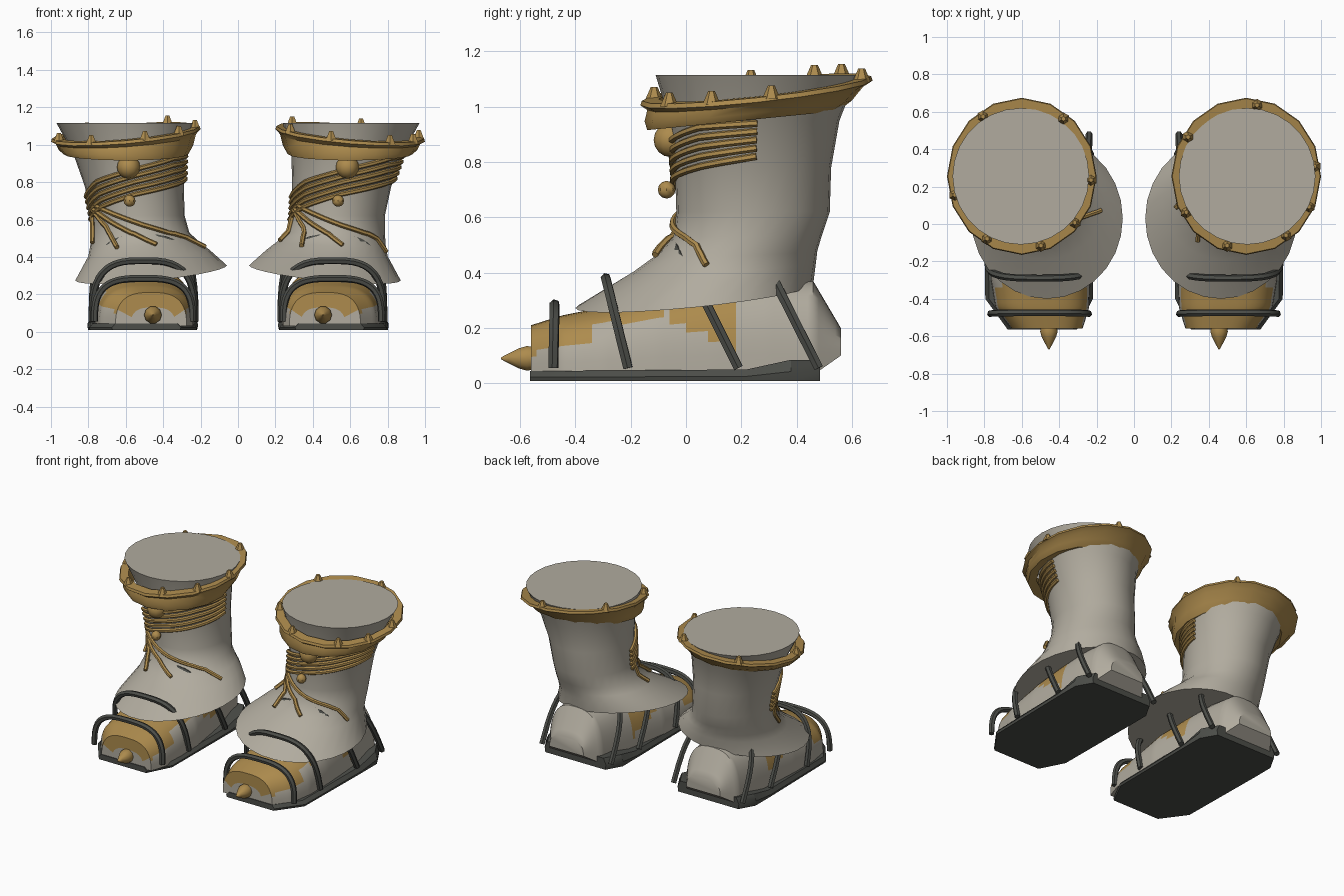
import bpy, bmesh, math
from math import sin, cos, pi, radians
from mathutils import Vector

if "Cube" in bpy.data.objects:
    bpy.data.objects.remove(bpy.data.objects["Cube"])


def material(name, col):
    m = bpy.data.materials.new(name)
    m.diffuse_color = (*col, 1)
    m.use_nodes = True
    m.node_tree.nodes["Principled BSDF"].inputs["Base Color"].default_value = m.diffuse_color
    return m


GREY = material("pale_leather", (0.44, 0.41, 0.345))
GOLD = material("gold_trim", (0.42, 0.26, 0.075))
DARK = material("dark_rubber", (0.072, 0.075, 0.066))


def smooth(ob, angle):
    bpy.ops.object.select_all(action='DESELECT')
    ob.select_set(True)
    bpy.context.view_layer.objects.active = ob
    bpy.ops.object.shade_smooth_by_angle(angle=radians(angle))


def finish(name, bm, mats, angle=40, rule=None):
    bmesh.ops.recalc_face_normals(bm, faces=bm.faces)
    if rule:
        for f in bm.faces:
            f.material_index = rule(f.calc_center_median())
    me = bpy.data.meshes.new(name)
    bm.to_mesh(me)
    bm.free()
    ob = bpy.data.objects.new(name, me)
    bpy.context.collection.objects.link(ob)
    for m in mats:
        me.materials.append(m)
    if angle:
        smooth(ob, angle)
    return ob


def loft(name, rings, mats, angle=40, rule=None, closed=False):
    """Skin a list of closed rings, capped or joined end to end."""
    bm = bmesh.new()
    vs = [[bm.verts.new(p) for p in r] for r in rings]
    n = len(vs[0])
    for a, b in zip(vs, vs[1:] + ([vs[0]] if closed else [])):
        for i in range(n):
            j = (i + 1) % n
            bm.faces.new((a[i], a[j], b[j], b[i]))
    if not closed:
        bm.faces.new(vs[0])
        bm.faces.new(vs[-1])
    return finish(name, bm, mats, angle, rule)


def tube(name, pts, r, mat):
    """Round bar through points."""
    cu = bpy.data.curves.new(name, 'CURVE')
    cu.dimensions = '3D'
    cu.bevel_depth, cu.bevel_resolution, cu.use_fill_caps = r, 1, True
    sp = cu.splines.new('POLY')
    sp.points.add(len(pts) - 1)
    for p, q in zip(sp.points, pts):
        p.co = (*q, 1)
    cu.materials.append(mat)
    ob = bpy.data.objects.new(name, cu)
    bpy.context.collection.objects.link(ob)
    bpy.ops.object.select_all(action='DESELECT')
    ob.select_set(True)
    bpy.context.view_layer.objects.active = ob
    bpy.ops.object.convert(target='MESH')
    smooth(bpy.context.view_layer.objects.active, 50)


def lerp_rows(rows, t):
    """Interpolate a row table by its first column."""
    t = max(rows[0][0], min(rows[-1][0], t))
    for a, b in zip(rows, rows[1:]):
        if t <= b[0]:
            k = (t - a[0]) / (b[0] - a[0])
            return [x + (y - x) * k for x, y in zip(a, b)]


# shaft and skirt sections: height, x min, x max, y min, y max, tilt
BODY = [(.315, .06, .87, -.40, .46, .10), (.42, .15, .80, -.19, .47, .05),
        (.47, .205, .79, -.11, .475, .03), (.53, .26, .785, -.045, .49, 0),
        (.62, .285, .785, -.035, .52, 0), (.78, .29, .82, -.04, .525, 0),
        (.95, .285, .88, -.06, .555, 0), (1.115, .24, .97, -.11, .62, 0)]


def body_point(s, a, z, off=0.0):
    z, x0, x1, y0, y1, tilt = lerp_rows(BODY, z)
    dx = ((x1 - x0) / 2 + off) * sin(a)
    dy = -((y1 - y0) / 2 + off) * cos(a)
    return Vector((s * (x0 + x1) / 2 + dx, (y0 + y1) / 2 + dy,
                   z + tilt * (dy - s * dx) + off * (.6 if z < .53 else 0)))


# foot sections: y, centre x, half width, bottom, top
FOOT = [(-.56, .465, .19, .03, .21), (-.45, .49, .25, .03, .245),
        (-.3, .50, .265, .03, .275), (-.1, .50, .265, .03, .33),
        (.1, .51, .245, .03, .36), (.3, .52, .22, .03, .38),
        (.46, .525, .20, .03, .37), (.56, .525, .13, .10, .20)]


def arch(s, row, n=24):
    y, cx, hw, zb, zt = row
    return [(s * (cx + hw * math.copysign(abs(cos(pi * i / n)) ** .7, cos(pi * i / n))),
             y, zb + (zt - zb) * max(0, sin(pi * i / n)) ** .75) for i in range(n + 1)]


def foot_rule(c):
    y, z = c.y, c.z
    if y < -.35:
        return int(z > .105 + .19 * (y + .56))
    if y < -.08:
        return int(z > .215 + .05 * (y + .35))
    return int(-.05 < y < .17 and z > .225 - .45 * (y + .05))


def ball(name, loc, r, seg=12):
    bm = bmesh.new()
    bmesh.ops.create_uvsphere(bm, u_segments=seg, v_segments=seg // 2 + 2, radius=r)
    bmesh.ops.translate(bm, verts=bm.verts, vec=loc)
    finish(name, bm, [GOLD])


UPPER = [[(-82, .60 + .03 * i), (-45, .67 + .033 * i), (0, .735 + .032 * i),
          (50, .785 + .035 * i), (92, .82 + .03 * i)] for i in range(5)]
LOWER = [[(-72, .62), (-70, .48)], [(-70, .66), (-42, .56), (-30, .46)],
         [(-65, .66), (-15, .54), (12, .47)],
         [(-60, .68), (5, .57), (55, .50), (75, .44)]]
STUDS = {1: (98, 65, 35, -16, -60, -123, 171), -1: (-146, 143, 87, 50, 16, -30, -75)}

for s, side in ((1, "right"), (-1, "left")):
    # shaft flaring into the skirt
    N = 28
    loft("boot_shaft_" + side,
         [[body_point(s, 2 * pi * i / N, r[0]) for i in range(N)] for r in BODY], [GREY])

    # foot with gold panels
    rows = [(-.56, .455, .12, .03, .13)]
    rows += [lerp_rows(FOOT, -.56 + .02 * i) for i in range(57)]
    loft("foot_" + side, [arch(s, r) for r in rows], [GREY, GOLD], 45, foot_rule)

    # sole with raised heel
    sole = [(-.565, .31, .67, .045), (-.40, .225, .79, .045), (.22, .22, .80, .05),
            (.38, .22, .80, .085), (.485, .28, .74, .085)]
    loft("sole_" + side,
         [[(s * x0, y, .008), (s * x1, y, .008), (s * (x1 + .005), y, zt * .5),
           (s * (x1 - .015), y, zt), (s * (x0 + .015), y, zt), (s * (x0 - .005), y, zt * .5)]
          for y, x0, x1, zt in sole], [DARK], 30)

    # hoops over the foot: bottom y, top y, top z, half width
    for k, (yb, yt, zt, hw) in enumerate([(-.48, -.475, .285, .262), (-.21, -.29, .38, .275),
                                          (.19, -.035, .505, .275), (.48, .27, .47, .265)]):
        pts = []
        for i in range(25):
            a = pi * i / 24
            h = max(0, sin(a)) ** .65
            x = .505 + hw * math.copysign(abs(cos(a)) ** .65, cos(a))
            pts.append((s * x, yb + (yt - yb) * h, .055 + (zt - .055) * h))
        tube(f"foot_strap_{k}_{side}", pts, .019, DARK)

    # tilted cuff: centre y, x radius, y radius, height, y tilt, x tilt
    cuff = [(.22, .29, .30, .955, .10, 0), (.205, .335, .345, .95, .10, 0),
            (.225, .36, .375, .985, .10, -.03), (.25, .375, .39, 1.03, .107, -.07),
            (.255, .40, .42, 1.05, .107, -.085), (.255, .395, .415, 1.066, .107, -.085),
            (.255, .345, .355, 1.066, .107, -.085)]
    M = 16
    rings = []
    for cy, rx, ry, z, ty, tx in cuff:
        ring = []
        for i in range(M):
            dx, dy = rx * sin(2 * pi * i / M), -ry * cos(2 * pi * i / M)
            ring.append((s * (.6 + dx), cy + dy, z + ty * dy + tx * dx))
        rings.append(ring)
    loft("cuff_" + side, rings, [GOLD], 35, closed=True)

    # faceted studs on the cuff
    for k, a in enumerate(STUDS[s]):
        dx, dy = .37 * sin(radians(a)), -.385 * cos(radians(a))
        bm = bmesh.new()
        bmesh.ops.create_cone(bm, cap_ends=True, segments=6, radius1=.034,
                              radius2=.012, depth=.05)
        bmesh.ops.translate(bm, verts=bm.verts, vec=(
            s * .6 + dx, .255 + dy, 1.078 + .107 * dy - .085 * s * dx))
        finish(f"cuff_stud_{k}_{side}", bm, [GOLD], 0)

    # laces wrapped around the shaft and down the skirt
    for k, keys in enumerate(UPPER + LOWER):
        pts = []
        for (a0, z0), (a1, z1) in zip(keys, keys[1:]):
            for i in range(8):
                t = i / 7
                pts.append(body_point(s, radians(a0 + (a1 - a0) * t), z0 + (z1 - z0) * t, .008))
        pts = [p for i, p in enumerate(pts) if i == 0 or (p - pts[i - 1]).length > 1e-5]
        tube(f"lace_{k}_{side}", pts, .013, GOLD)

    # lace beads
    ball("large_bead_" + side, (s * .585, -.055, .88), .062)
    ball("small_bead_" + side, (s * .585 - (.05 if s > 0 else -.005), -.07, .70), .032, 8)

    # toe spike
    prof = [(-.54, .04), (-.575, .047), (-.605, .038), (-.64, .02), (-.67, .003)]
    loft("toe_spike_" + side,
         [[(s * .455 + r * cos(2 * pi * i / 10), y, .09 + r * sin(2 * pi * i / 10))
           for i in range(10)] for y, r in prof], [GOLD], 50)
